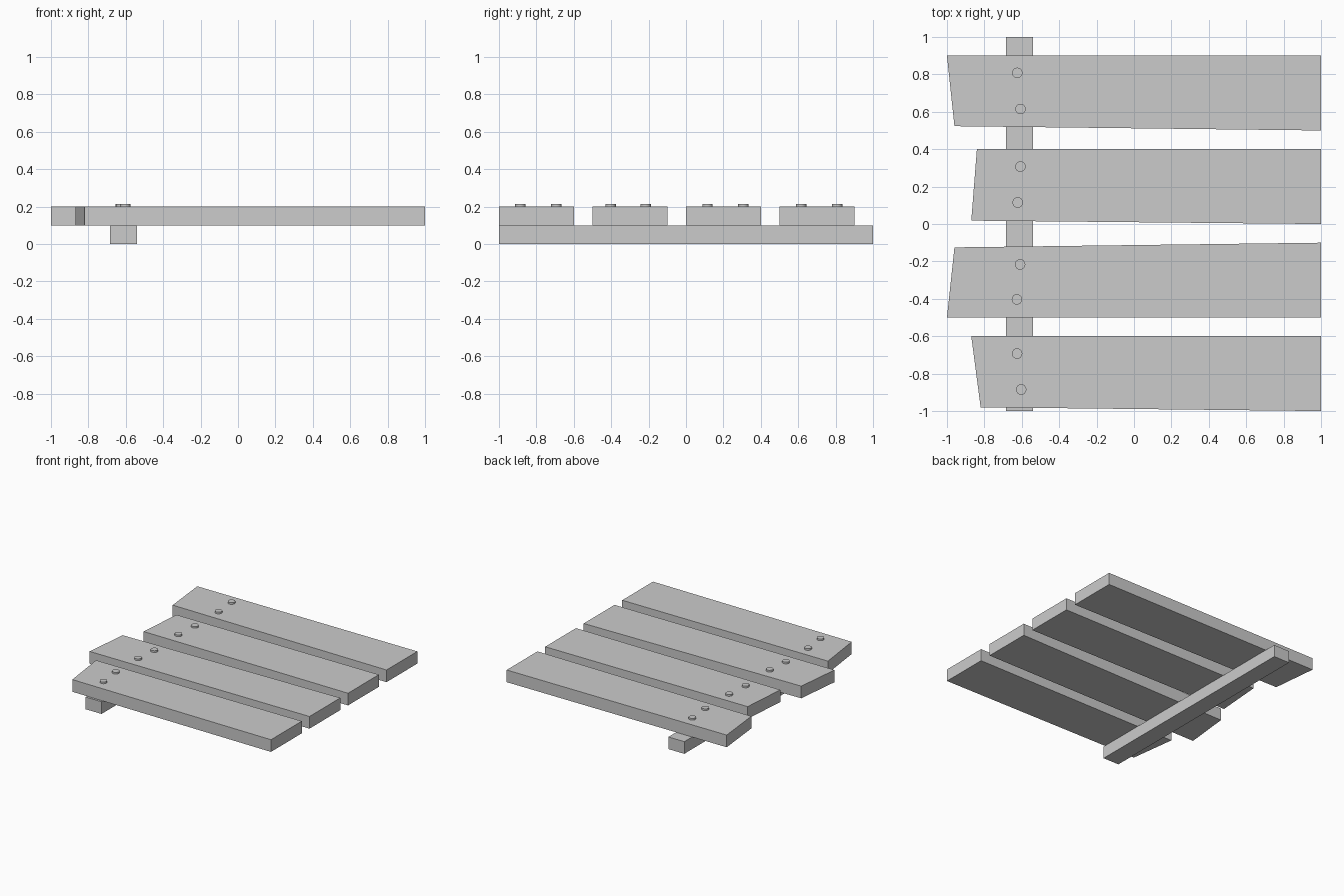
import bpy, bmesh

if "Cube" in bpy.data.objects:
    bpy.data.objects.remove(bpy.data.objects["Cube"])


def extrude_outline(name, outline, z0, z1):
    """Solid prism from a flat outline."""
    bm = bmesh.new()
    face = bm.faces.new([bm.verts.new((x, y, z0)) for x, y in outline])
    ext = bmesh.ops.extrude_face_region(bm, geom=[face])
    top = [g for g in ext["geom"] if isinstance(g, bmesh.types.BMVert)]
    bmesh.ops.translate(bm, verts=top, vec=(0, 0, z1 - z0))
    bmesh.ops.recalc_face_normals(bm, faces=bm.faces)
    mesh = bpy.data.meshes.new(name)
    bm.to_mesh(mesh)
    bm.free()
    obj = bpy.data.objects.new(name, mesh)
    bpy.context.collection.objects.link(obj)
    return obj


# Cross beam under the boards
extrude_outline("cross_beam", [(-0.685, -1), (-0.54, -1), (-0.54, 1), (-0.685, 1)], 0, 0.1)

# Four rough-cut boards: back y, front y at the right end; then the two left corners
boards = [
    (0.9, 0.5, (-1.0, 0.9), (-0.96, 0.523)),
    (0.4, 0.0, (-0.84, 0.4), (-0.87, 0.018)),
    (-0.1, -0.5, (-0.96, -0.125), (-1.0, -0.5)),
    (-0.6, -1.0, (-0.87, -0.6), (-0.82, -0.98)),
]
for i, (back, front, left_back, left_front) in enumerate(boards, 1):
    extrude_outline(f"board_{i}", [left_back, left_front, (1, front), (1, back)], 0.1, 0.2)

# Two nail heads per board
nails = [(-0.624, 0.808), (-0.607, 0.615), (-0.607, 0.307), (-0.622, 0.115),
         (-0.609, -0.216), (-0.626, -0.403), (-0.625, -0.693), (-0.603, -0.885)]
for i, (x, y) in enumerate(nails, 1):
    bpy.ops.mesh.primitive_cylinder_add(vertices=16, radius=0.028, depth=0.025,
                                        location=(x, y, 0.2015))
    nail = bpy.context.object
    nail.name = f"nail_head_{i}"
    bpy.ops.object.shade_smooth_by_angle()
